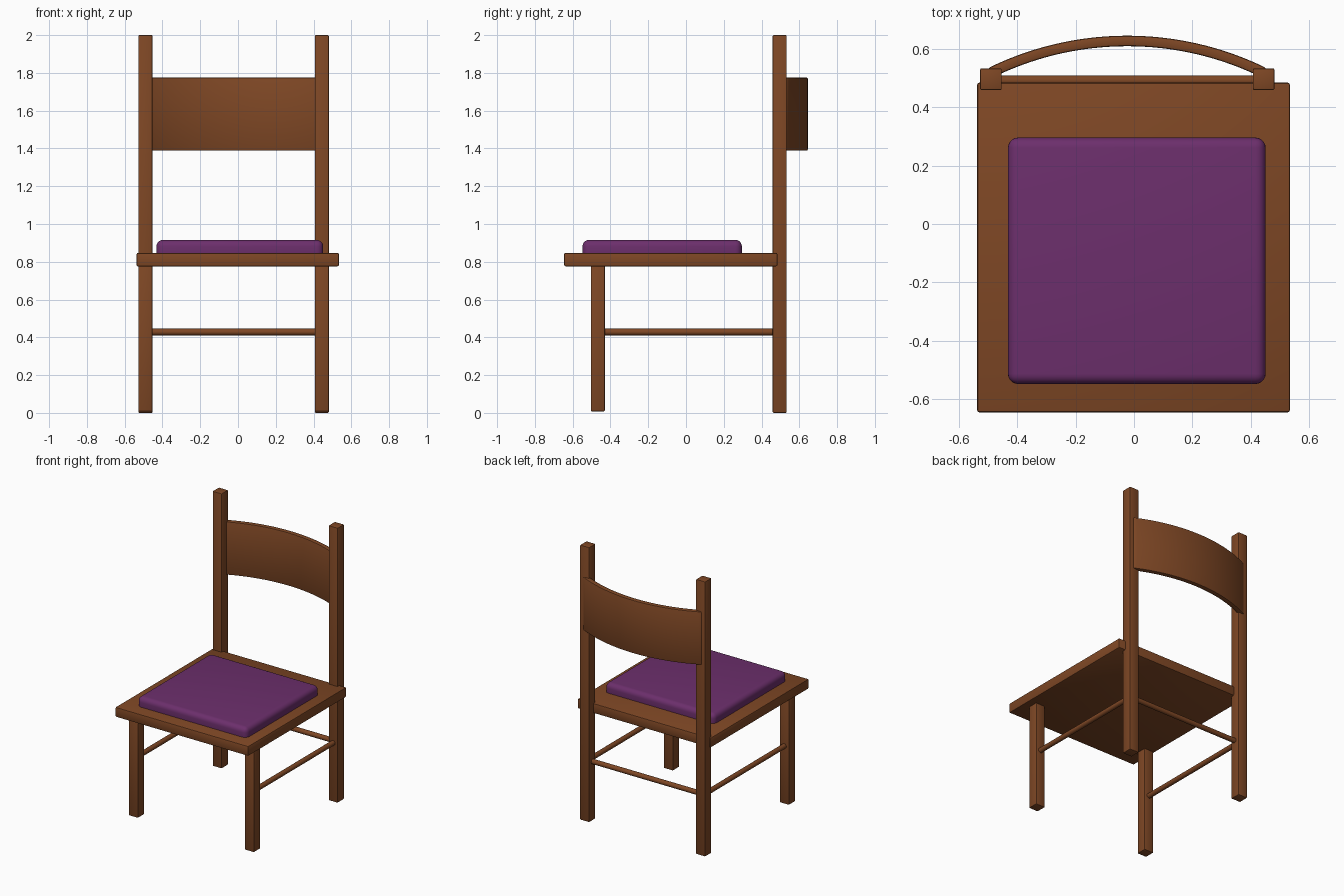
import bpy, bmesh, math
from mathutils import Vector

if "Cube" in bpy.data.objects:
    bpy.data.objects.remove(bpy.data.objects["Cube"])


def material(name, rgb):
    m = bpy.data.materials.new(name)
    m.diffuse_color = (*rgb, 1)
    m.use_nodes = True
    m.node_tree.nodes["Principled BSDF"].inputs["Base Color"].default_value = m.diffuse_color
    return m


WOOD = material("brown wood", (0.21, 0.063, 0.018))
FABRIC = material("purple fabric", (0.15, 0.028, 0.15))


def finish(name, bm, mat, bevel=0, segments=2):
    bmesh.ops.recalc_face_normals(bm, faces=bm.faces)
    if bevel:
        edges = [e for e in bm.edges if e.calc_face_angle() > math.radians(40)]
        bmesh.ops.bevel(bm, geom=edges, offset=bevel, segments=segments,
                        profile=0.5, affect='EDGES')
    me = bpy.data.meshes.new(name)
    bm.to_mesh(me)
    bm.free()
    me.materials.append(mat)
    ob = bpy.data.objects.new(name, me)
    bpy.context.collection.objects.link(ob)
    bpy.context.view_layer.objects.active = ob
    bpy.ops.object.select_all(action='DESELECT')
    ob.select_set(True)
    bpy.ops.object.shade_smooth_by_angle(angle=math.radians(35))
    return ob


def box(name, lo, hi, mat, bevel, segments=2):
    bm = bmesh.new()
    bmesh.ops.create_cube(bm, size=1)
    lo, hi = Vector(lo), Vector(hi)
    for v in bm.verts:
        v.co = (lo + hi) / 2 + v.co * (hi - lo)
    return finish(name, bm, mat, bevel, segments)


def rod(name, a, b, radius):
    bm = bmesh.new()
    a, b = Vector(a), Vector(b)
    bmesh.ops.create_cone(bm, cap_ends=True, segments=24, radius1=radius,
                          radius2=radius, depth=(b - a).length)
    rot = (b - a).to_track_quat('Z', 'Y')
    for v in bm.verts:
        v.co = (a + b) / 2 + rot @ v.co
    return finish(name, bm, WOOD)


# Seat board and cushion
box("seat", (-0.537, -0.645, 0.776), (0.534, 0.484, 0.847), WOOD, 0.007)
box("cushion", (-0.432, -0.548, 0.80), (0.451, 0.296, 0.916), FABRIC, 0.035, 5)

# Legs, back posts and side stretchers
CX, HALF = -0.023, 0.037
BACK_Y, FRONT_Y, ROD_Z = 0.496, -0.467, 0.428
for side, x in (("left", CX - 0.467), ("right", CX + 0.467)):
    box(side + "_back_post", (x - HALF, BACK_Y - HALF, 0),
        (x + HALF, BACK_Y + HALF, 2.0), WOOD, 0.005)
    box(side + "_front_leg", (x - HALF, FRONT_Y - HALF, 0.008),
        (x + HALF, FRONT_Y + HALF, 0.79), WOOD, 0.005)
    rod(side + "_stretcher", (x, FRONT_Y, ROD_Z), (x, BACK_Y, ROD_Z), 0.0175)

# Stretcher between the back posts
rod("back_stretcher", (CX - 0.467, 0.491, ROD_Z), (CX + 0.467, 0.491, ROD_Z), 0.0175)

# Curved back slat: arc swept between the posts
R, THICK, STEPS = 1.08, 0.036, 40
sweep = math.asin(0.477 / R)
bm = bmesh.new()
rings = []
for i in range(STEPS + 1):
    a = -sweep + 2 * sweep * i / STEPS
    rings.append([bm.verts.new((CX + r * math.sin(a), 0.645 - R + r * math.cos(a), z))
                  for r, z in ((R, 1.388), (R, 1.775), (R - THICK, 1.775), (R - THICK, 1.388))])
for p, q in zip(rings, rings[1:]):
    for k in range(4):
        bm.faces.new((p[k], p[(k + 1) % 4], q[(k + 1) % 4], q[k]))
bm.faces.new(rings[0])
bm.faces.new(rings[-1])
finish("back_slat", bm, WOOD, 0.007)
